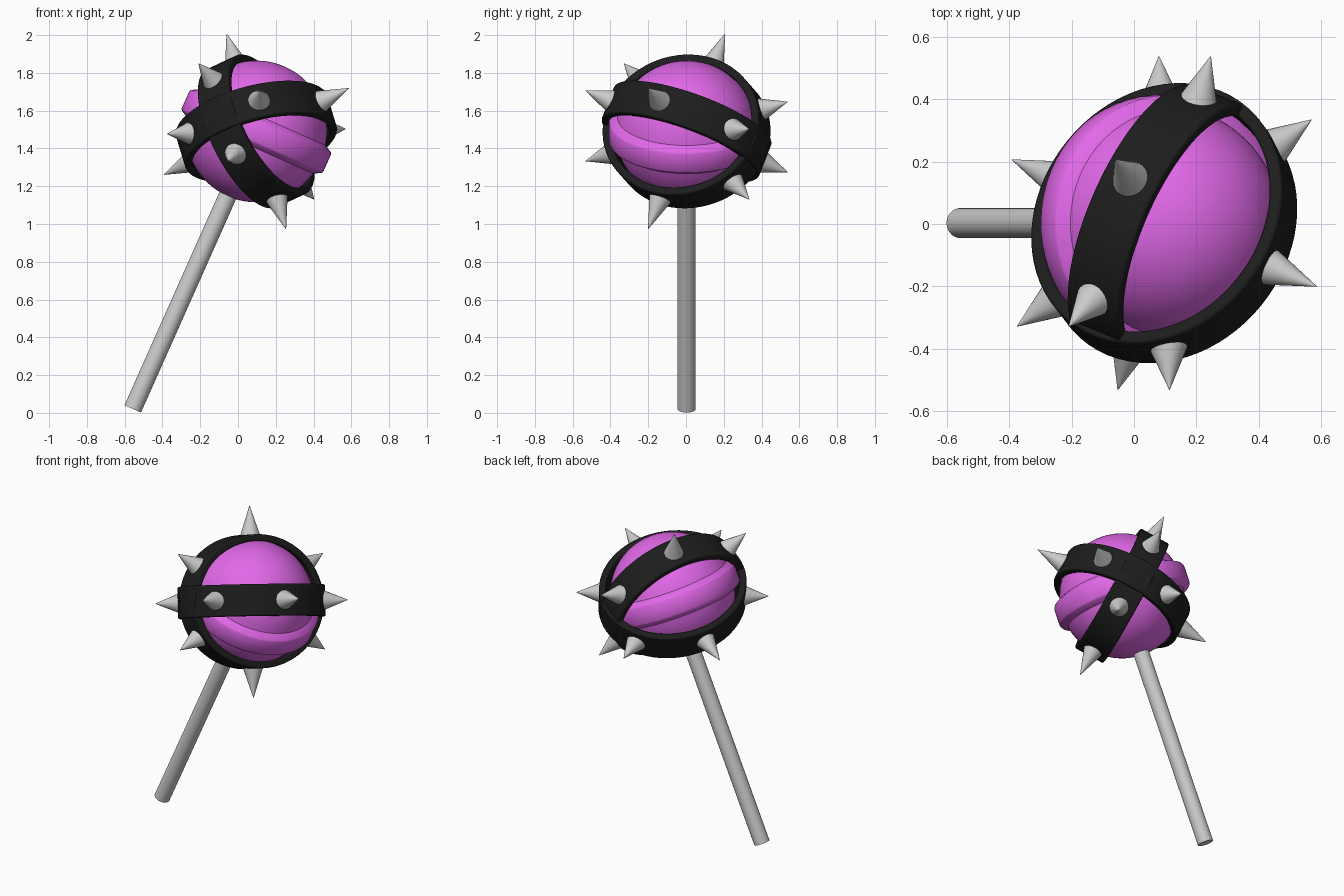
import bpy, bmesh
from math import sin, cos, pi, radians, sqrt, asin
from mathutils import Matrix, Vector

if "Cube" in bpy.data.objects:
    bpy.data.objects.remove(bpy.data.objects["Cube"])

# Tilted frame: Z along the stick, X through the strap crossing
CENTRE = Vector((0.097, 0.003, 1.49))
Z = Vector((0.407, 0, 0.9136)).normalized()
X = Vector((-0.45, -0.867, 0.215))
X = (X - Z * X.dot(Z)).normalized()
Y = Z.cross(X)
FRAME = Matrix.Translation(CENTRE) @ Matrix((X, Y, Z)).transposed().to_4x4()


def material(name, colour):
    m = bpy.data.materials.new(name)
    m.diffuse_color = (*colour, 1)
    m.use_nodes = True
    m.node_tree.nodes["Principled BSDF"].inputs["Base Color"].default_value = m.diffuse_color
    return m


PINK = material("candy_pink", (0.76, 0.14, 0.82))
BLACK = material("strap_black", (0.012, 0.012, 0.012))


def finish(name, bm, mat=None, angle=35, bevel=0):
    bmesh.ops.recalc_face_normals(bm, faces=bm.faces)
    me = bpy.data.meshes.new(name)
    bm.to_mesh(me)
    bm.free()
    ob = bpy.data.objects.new(name, me)
    bpy.context.collection.objects.link(ob)
    ob.matrix_world = FRAME
    if mat:
        me.materials.append(mat)
    if bevel:
        b = ob.modifiers.new("bevel", 'BEVEL')
        b.width, b.segments, b.limit_method = bevel, 2, 'ANGLE'
    bpy.ops.object.select_all(action='DESELECT')
    bpy.context.view_layer.objects.active = ob
    ob.select_set(True)
    bpy.ops.object.shade_smooth_by_angle(angle=radians(angle))
    return ob


def loft(bm, rings, closed_profile):
    """Join a closed loop of cross-sections with quads."""
    vs = [[bm.verts.new(p) for p in r] for r in rings]
    n = len(vs[0])
    for i, a in enumerate(vs):
        b = vs[(i + 1) % len(vs)]
        for j in range(n if closed_profile else n - 1):
            k = (j + 1) % n
            bm.faces.new((a[j], b[j], b[k], a[k]))


# Candy ball with a raised equator ridge, turned from a half profile
R = 0.375
lat0 = asin(0.082 / R)
upper = [(R * cos(a), R * sin(a)) for a in
         [pi / 2 - 0.001 + (lat0 - pi / 2) * i / 16 for i in range(17)]]
upper += [(0.405, 0.06), (0.411, 0.05)]
profile = upper + [(r, -h) for r, h in reversed(upper)]
bm = bmesh.new()
loft(bm, [[(r * cos(a), r * sin(a), h) for r, h in profile]
          for a in [2 * pi * i / 64 for i in range(64)]], False)
finish("candy_ball", bm, PINK)

# Stick
bm = bmesh.new()
top, bottom = -0.3, -1.608
bmesh.ops.create_cone(bm, cap_ends=True, segments=32, radius1=0.048, radius2=0.048,
                      depth=top - bottom,
                      matrix=Matrix.Translation((0, 0, (top + bottom) / 2)))
finish("stick", bm)


def strap_radius(t, extra):
    # Oval strap: wider where it rides over the ridge
    return 1 / sqrt((cos(t) / 0.45) ** 2 + (sin(t) / 0.405) ** 2) + extra


# Two crossed straps, each with six spikes
for label, side, extra in (("upper", 1, 0.003), ("lower", -1, -0.002)):
    c = Vector((1, 0, 0))
    u = Vector((0, side, 1)).normalized()
    n = c.cross(u)
    bm = bmesh.new()
    rings = []
    for i in range(72):
        t = 2 * pi * i / 72
        d = c * cos(t) + u * sin(t)
        r = strap_radius(t, extra)
        rings.append([d * (r + o) + n * w for o, w in
                      ((0, -0.096), (0, 0.096), (-0.042, 0.096), (-0.042, -0.096))])
    loft(bm, rings, True)
    finish(label + "_strap", bm, BLACK, bevel=0.008)

    bm = bmesh.new()
    for i in range(6):
        t = radians(30 + 60 * i)
        d = c * cos(t) + u * sin(t)
        base, tip = strap_radius(t, extra) - 0.012, 0.577
        rot = d.to_track_quat('Z', 'Y').to_matrix().to_4x4()
        bmesh.ops.create_cone(bm, cap_ends=True, segments=24, radius1=0.062,
                              radius2=0.001, depth=tip - base,
                              matrix=Matrix.Translation(d * (base + tip) / 2) @ rot)
    finish(label + "_strap_spikes", bm)
